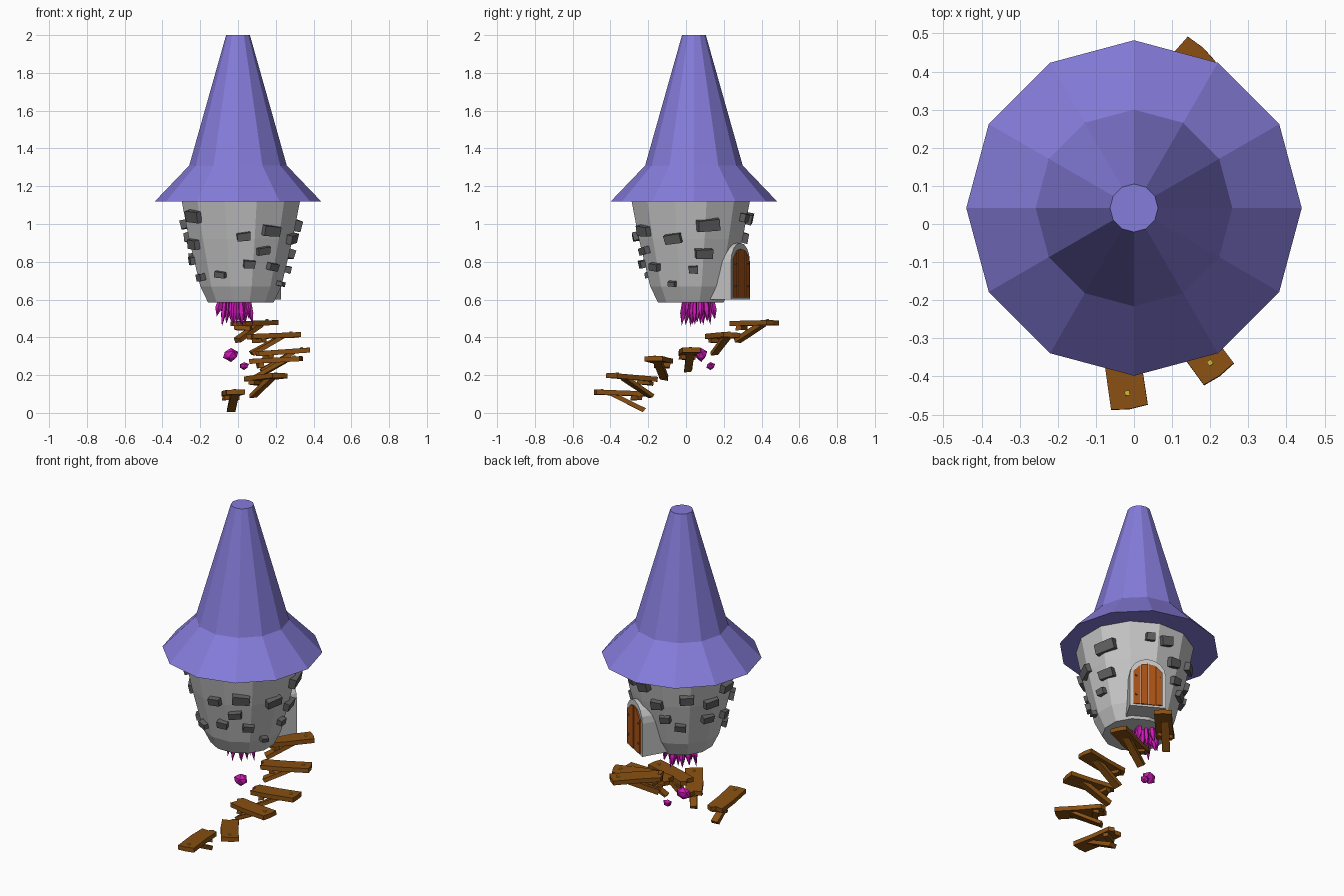
import bpy, bmesh, math, random
from mathutils import Matrix, Vector

if "Cube" in bpy.data.objects:
    bpy.data.objects.remove(bpy.data.objects["Cube"])

random.seed(4)


def material(name, rgb):
    m = bpy.data.materials.new(name)
    m.diffuse_color = (*rgb, 1)
    m.use_nodes = True
    m.node_tree.nodes["Principled BSDF"].inputs["Base Color"].default_value = m.diffuse_color
    return m


ROOF = material("violet roof", (0.235, 0.20, 0.70))
WALL = material("pale stone", (0.56, 0.56, 0.56))
BRICK = material("dark stone", (0.115, 0.115, 0.115))
DOOR = material("orange wood", (0.40, 0.085, 0.008))
WOOD = material("brown wood", (0.25, 0.08, 0.006))
CRYSTAL = material("magenta crystal", (0.62, 0.01, 0.48))
GOLD = material("gold", (0.60, 0.48, 0.03))


def finish(name, bm, mat):
    bmesh.ops.recalc_face_normals(bm, faces=bm.faces)
    me = bpy.data.meshes.new(name)
    bm.to_mesh(me)
    bm.free()
    me.materials.append(mat)
    ob = bpy.data.objects.new(name, me)
    bpy.context.collection.objects.link(ob)
    return ob


def lathe(name, cx, cy, rings, sides, start, mat):
    """Stack of polygon rings (radius, z), capped at both ends."""
    bm = bmesh.new()
    loops = []
    for r, z in rings:
        loops.append([bm.verts.new((cx + r * math.cos(start + math.tau * i / sides),
                                    cy + r * math.sin(start + math.tau * i / sides), z))
                      for i in range(sides)])
    for a, b in zip(loops, loops[1:]):
        for i in range(sides):
            j = (i + 1) % sides
            bm.faces.new((a[i], a[j], b[j], b[i]))
    bm.faces.new(loops[0])
    bm.faces.new(loops[-1])
    return finish(name, bm, mat)


def add_prism(bm, points, low, high, matrix):
    """Extrude a flat outline in local xy from low to high along local z."""
    a = [bm.verts.new(matrix @ Vector((x, y, low))) for x, y in points]
    b = [bm.verts.new(matrix @ Vector((x, y, high))) for x, y in points]
    n = len(points)
    bm.faces.new(a)
    bm.faces.new(b)
    for i in range(n):
        j = (i + 1) % n
        bm.faces.new((a[i], a[j], b[j], b[i]))


def add_box(bm, matrix, size, jitter=0.0):
    verts = bmesh.ops.create_cube(bm, size=1)["verts"]
    for v in verts:
        p = Vector(c * s for c, s in zip(v.co, size))
        v.co = matrix @ (p + Vector(random.uniform(-jitter, jitter) for _ in range(3)))


def rot(angle, axis):
    return Matrix.Rotation(math.radians(angle), 4, axis)


# Pointed roof and stone tower
lathe("roof", 0, 0.042, [(0.44, 1.12), (0.258, 1.31), (0.063, 2.0)], 12, 0, ROOF)
TX, TY = 0.015, 0.025
lathe("tower", TX, TY, [(0.18, 0.585), (0.222, 0.67), (0.284, 0.92), (0.326, 1.13)],
      12, math.radians(15), WALL)

# Raised bricks: angle, height, width, brick height
bricks = [(-143, 1.04, .10, .06), (-153, .895, .08, .05), (-170, .81, .06, .04),
          (-152, .72, .05, .035), (-116, .735, .055, .03), (-87, .935, .07, .04),
          (-80, .79, .06, .035), (-64, .86, .07, .04), (-57, .965, .10, .05),
          (-48, .775, .06, .035), (-19, .925, .09, .05), (-25, .685, .04, .025),
          (3, .76, .05, .035), (15, .845, .09, .05), (18, .995, .12, .06),
          (66, 1.035, .05, .04), (84, 1.03, .07, .05), (98, .93, .07, .05),
          (106, .84, .06, .04), (124, .79, .06, .035), (131, .975, .08, .05),
          (158, .83, .07, .04), (160, .93, .08, .05), (180, 1.0, .08, .05)]
bm = bmesh.new()
for a, z, w, h in bricks:
    r = (0.222 + 0.231 * (z - 0.67)) * 0.985
    t = math.radians(a)
    m = (Matrix.Translation((TX + r * math.cos(t), TY + r * math.sin(t), z))
         @ rot(a, 'Z') @ rot(13, 'Y') @ rot(random.uniform(-14, 14) * (0.05 / w), 'X'))
    add_box(bm, m, (0.055, w, h), 0.003)
finish("wall_bricks", bm, BRICK)


# Arched doorway: local x across, local y up, local z outward
def arch(half, bottom, spring, rise):
    top = [(half * math.cos(math.pi * i / 8), spring + rise * math.sin(math.pi * i / 8))
           for i in range(9)]
    return [(-half, bottom), (half, bottom)] + top


out = Vector((math.cos(math.radians(60)), math.sin(math.radians(60)), 0))
side = Vector((-out.y, out.x, 0))
DM = Matrix((side, (0, 0, 1), out)).transposed().to_4x4()
DM.translation = (0.142, 0.288, 0)
bm = bmesh.new()
add_prism(bm, arch(0.10, 0.60, 0.80, 0.10), -0.19, 0, DM)
finish("door_frame", bm, WALL)

bm = bmesh.new()
W, N = 0.164, 4
for i in range(N):
    x0 = -W / 2 + W * i / N + 0.002
    x1 = x0 + W / N - 0.004
    tops = [0.80 + 0.068 * math.sqrt(max(0, 1 - (x / 0.083) ** 2)) for x in (x0, x1)]
    add_prism(bm, [(x0, 0.612), (x1, 0.612), (x1, tops[1]), (x0, tops[0])],
              -0.01, 0.005 + 0.003 * (i % 2), DM)
finish("door_planks", bm, DOOR)

bm = bmesh.new()
for z in (0.67, 0.79):
    for x in (-0.065, 0.065):
        add_box(bm, DM @ Matrix.Translation((x, z, 0.008)), (0.009, 0.009, 0.008))
finish("door_nails", bm, BRICK)


# Hanging crystal cluster
def add_spike(bm, base, tip, radius):
    d = tip - base
    q = d.to_track_quat('Z', 'Y').to_matrix().to_4x4()
    m = Matrix.Translation(base) @ q @ rot(random.uniform(0, 72), 'Z')
    rings = [[bm.verts.new(m @ Vector((r * math.cos(math.tau * k / 5),
                                       r * math.sin(math.tau * k / 5), d.length * f)))
              for k in range(5)] for r, f in ((radius * 0.75, 0), (radius, 0.55))]
    end = bm.verts.new(tip)
    bm.faces.new(rings[0])
    for k in range(5):
        j = (k + 1) % 5
        bm.faces.new((rings[0][k], rings[0][j], rings[1][j], rings[1][k]))
        bm.faces.new((rings[1][k], rings[1][j], end))


bm = bmesh.new()
for i in range(20):
    t = i * 2.4
    f = math.sqrt((i + 0.5) / 20)
    base = Vector((-0.01 + 0.085 * f * math.cos(t), 0.06 + 0.075 * f * math.sin(t), 0.605))
    drop = random.uniform(0.11, 0.175) * (1 - 0.2 * f)
    tip = base + Vector((0.025 * f * math.cos(t), 0.02 * f * math.sin(t), -drop))
    add_spike(bm, base, tip, random.uniform(0.014, 0.02))
finish("hanging_crystals", bm, CRYSTAL)

# Loose floating shards
for i, (p, s) in enumerate([((-0.037, 0.08, 0.308), (.048, .036, .036)),
                            ((0.032, 0.13, 0.248), (.028, .028, .024))]):
    bm = bmesh.new()
    bmesh.ops.create_icosphere(bm, subdivisions=1, radius=1)
    for v in bm.verts:
        k = random.uniform(0.75, 1.08)
        v.co = Vector(p) + Vector(c * e * k for c, e in zip(v.co, s))
    finish(f"floating_shard_{i + 1}", bm, CRYSTAL)

# Floating stair planks: centre x, y, z, heading, pitch (positive lifts the outer end)
steps = [(-0.03, -0.345, 0.105, -83, 2), (0.143, -0.283, 0.188, -55, 4),
         (0.20, -0.145, 0.28, -12, 3), (0.24, 0.015, 0.323, 5, 4),
         (0.188, 0.19, 0.408, 22, 2), (0.085, 0.358, 0.475, 47, 1)]
outline = [(-0.135, -0.042), (-0.02, -0.05), (0.138, -0.047), (0.142, 0.0), (0.136, 0.05),
           (0.0, 0.046), (-0.128, 0.05), (-0.145, 0.02), (-0.125, 0.0)]
for i, (x, y, z, heading, pitch) in enumerate(steps):
    m = Matrix.Translation((x, y, z)) @ rot(heading, 'Z') @ rot(-pitch, 'Y')
    bm = bmesh.new()
    add_prism(bm, outline, -0.013, 0.013, m @ rot(random.uniform(-3, 3), 'X'))
    finish(f"step_plank_{i + 1}", bm, WOOD)
    # Slanted brace and short cross piece below the plank
    bm = bmesh.new()
    add_box(bm, m @ Matrix.Translation((-0.035, 0.006, -0.047)) @ rot(-25, 'Y'),
            (0.20, 0.042, 0.024), 0.004)
    add_box(bm, m @ Matrix.Translation((-0.085, 0.0, -0.024)) @ rot(20, 'Z'),
            (0.03, 0.085, 0.022), 0.004)
    finish(f"step_brace_{i + 1}", bm, WOOD)
    # Nail near the outer end
    bm = bmesh.new()
    add_box(bm, m @ Matrix.Translation((0.10, 0.0, 0.014)), (0.013, 0.013, 0.01))
    finish(f"step_nail_{i + 1}", bm, GOLD)
